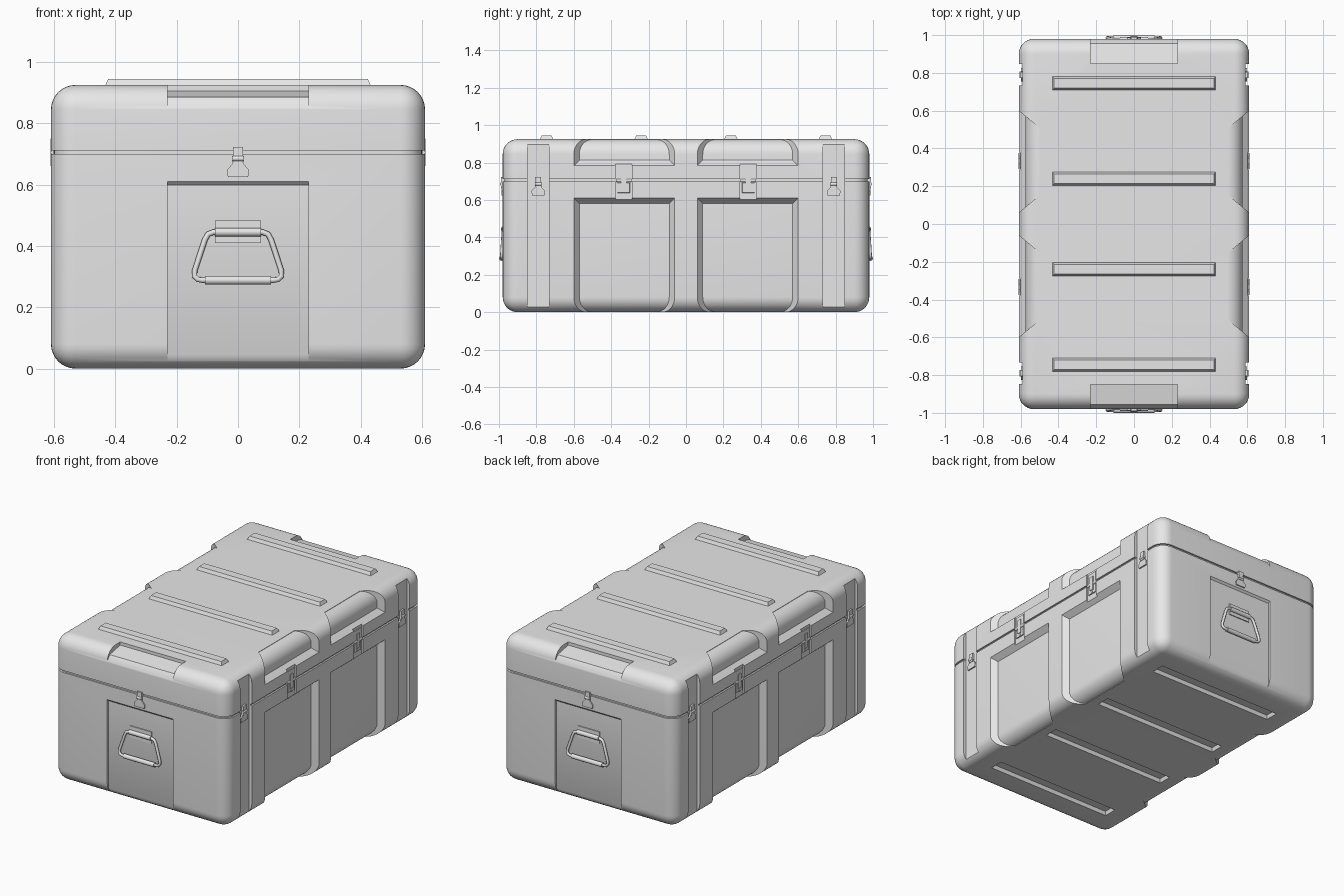
import bpy, bmesh, math
from mathutils import Vector

if "Cube" in bpy.data.objects:
    bpy.data.objects.remove(bpy.data.objects["Cube"], do_unlink=True)

grey = bpy.data.materials.new("case_grey")
grey.use_nodes = True
grey.diffuse_color = (0.8, 0.8, 0.8, 1)
grey.node_tree.nodes["Principled BSDF"].inputs["Base Color"].default_value = (0.8, 0.8, 0.8, 1)


def add_mesh(name, bm):
    bmesh.ops.recalc_face_normals(bm, faces=bm.faces)
    mesh = bpy.data.meshes.new(name)
    bm.to_mesh(mesh)
    bm.free()
    mesh.materials.append(grey)
    ob = bpy.data.objects.new(name, mesh)
    bpy.context.collection.objects.link(ob)
    return ob


def prism(name, pts, axis, a, b, inset=0.0):
    """Extrude a 2D outline along an axis from a to b, shrinking the b end."""
    bm = bmesh.new()
    mid = [sum(p[i] for p in pts) / len(pts) for i in (0, 1)]

    def ring(level, shrink):
        verts = []
        for p in pts:
            co = [q - math.copysign(shrink, q - m) for q, m in zip(p, mid)]
            co.insert("xyz".index(axis), level)
            verts.append(bm.verts.new(co))
        return verts
    lo, hi = ring(a, 0), ring(b, inset)
    bm.faces.new(lo)
    bm.faces.new(hi)
    n = len(pts)
    for i in range(n):
        j = (i + 1) % n
        bm.faces.new((lo[i], lo[j], hi[j], hi[i]))
    return add_mesh(name, bm)


def rect(u0, u1, v0, v1):
    return [(u0, v0), (u1, v0), (u1, v1), (u0, v1)]


def rounded_box(name, hx, hy, z0, z1, r, vertical_only=False):
    bm = bmesh.new()
    bmesh.ops.create_cube(bm, size=1)
    for v in bm.verts:
        v.co = Vector((v.co.x * 2 * hx, v.co.y * 2 * hy, z0 + (v.co.z + 0.5) * (z1 - z0)))
    edges = [e for e in bm.edges
             if not vertical_only or abs(e.verts[0].co.z - e.verts[1].co.z) > 0.001]
    bmesh.ops.bevel(bm, geom=edges, offset=r, segments=8, profile=0.5, affect='EDGES')
    return add_mesh(name, bm)


def cut(ob, cutters):
    """Subtract every cutter and bake the result into the mesh."""
    for c in cutters:
        m = ob.modifiers.new("cut", 'BOOLEAN')
        m.operation, m.solver, m.object = 'DIFFERENCE', 'EXACT', c
    graph = bpy.context.evaluated_depsgraph_get()
    mesh = bpy.data.meshes.new_from_object(ob.evaluated_get(graph))
    ob.modifiers.clear()
    ob.data = mesh


def smooth(ob):
    bpy.ops.object.select_all(action='DESELECT')
    ob.select_set(True)
    bpy.context.view_layer.objects.active = ob
    bpy.ops.object.shade_smooth_by_angle(angle=math.radians(30))


def cylinder(name, axis, centre, radius, length):
    bpy.ops.mesh.primitive_cylinder_add(vertices=16, radius=radius, depth=length, location=centre)
    ob = bpy.context.object
    ob.name = name
    if axis == "x":
        ob.rotation_euler.y = math.pi / 2
    elif axis == "y":
        ob.rotation_euler.x = math.pi / 2
    ob.data.materials.append(grey)
    smooth(ob)
    return ob


RIBS = (-0.745, -0.24, 0.24, 0.745)
cuts, straps = [], []

# Recess cutters for the long sides
for s in (-1, 1):
    for t in (-1, 1):
        y0, y1 = sorted((t * 0.052, t * 0.608))
        cuts.append(prism("cut_panel", rect(y0, y1, -0.3, 0.618), "x", s * 0.62, s * 0.5, 0.1))
        cuts.append(prism("cut_lid", rect(y0, y1, 0.775, 1.2), "x", s * 0.62, s * 0.5, 0.1))
        cuts.append(prism("cut_latch", rect(t * 0.333 - 0.045, t * 0.333 + 0.045, 0.59, 0.8),
                          "x", s * 0.7, s * 0.6))
        straps.append(prism("cut_strap", rect(t * 0.79 - 0.057, t * 0.79 + 0.057, -0.1, 1.1),
                            "x", s * 0.7, s * 0.59))
    # Recess and lid notch on the ends
    panel = [(1.0, 0.63), (0.968, 0.598), (0.968, 0.045), (0.93, -0.03), (1.0, -0.03)]
    notch = [(0.85, 1.0), (0.85, 0.905), (0.955, 0.885), (0.98, 0.85), (1.1, 0.85), (1.1, 1.0)]
    for outline in (panel, notch):
        cuts.append(prism("cut_end", [(s * y, z) for y, z in outline], "x", -0.23, 0.23))

# Stacking slots under the base
for y in RIBS:
    cuts.append(prism("cut_slot", rect(-0.445, 0.445, y - 0.047, y + 0.047), "z", -0.01, 0.022, 0.012))

# Lower tub and lid share one rounded shell, parted at the seam
split_low = prism("cut_low", rect(-2, 2, -2, 2), "z", -1, 0.711)
split_high = prism("cut_high", rect(-2, 2, -2, 2), "z", 0.699, 2)
for name, split in (("tub", split_high), ("lid", split_low)):
    shell = rounded_box(name, 0.61, 0.98, 0, 0.925, 0.08)
    cut(shell, cuts + straps + [split])
    smooth(shell)

# Inner core forms the recessed panel floors
core = rounded_box("recessed_core", 0.575, 0.84, 0.002, 0.923, 0.08)
cut(core, [c for c in cuts if c.name.startswith("cut_slot")])
smooth(core)
belt = rounded_box("seam_belt", 0.6, 0.97, 0.66, 0.74, 0.075, True)
cut(belt, straps)
smooth(belt)
for c in cuts + straps + [split_low, split_high]:
    bpy.data.objects.remove(c, do_unlink=True)

# Raised ribs on the lid
for y in RIBS:
    prism("lid_rib", rect(-0.437, 0.437, y - 0.04, y + 0.04), "z", 0.915, 0.945, 0.014)


def point(axis, out, u, z):
    return (out, u, z) if axis == "x" else (u, out, z)


def toggle_latch(axis, s, base, u):
    """Small draw latch: keeper strap, pivot and flared lever."""
    other = "y" if axis == "x" else "x"
    prism("latch_strap", rect(u - 0.016, u + 0.016, 0.665, 0.722), axis,
          s * (base - 0.01), s * (base + 0.01))
    lever = [(0.014, 0.685), (0.018, 0.668), (0.036, 0.648), (0.033, 0.624)]
    outline = [(u + a, z) for a, z in lever] + [(u - a, z) for a, z in reversed(lever)]
    prism("latch_lever", outline, axis, s * (base - 0.005), s * (base + 0.007))
    cylinder("latch_pivot", other, point(axis, s * (base + 0.006), u, 0.685), 0.009, 0.036)


# Handles on both ends
def handle(s):
    # Mounting plate and barrel
    prism("handle_plate", rect(-0.075, 0.075, 0.41, 0.483), "y", s * 0.96, s * 0.974)
    cylinder("handle_barrel", "x", (0, s * 0.976, 0.445), 0.014, 0.15)
    # Bent rod with softened corners
    half = [(0.08, 0.445), (0.098, 0.438), (0.108, 0.42), (0.141, 0.32),
            (0.142, 0.302), (0.132, 0.291), (0.115, 0.288)]
    path = half + [(-x, z) for x, z in reversed(half)]
    curve = bpy.data.curves.new("handle_rod", 'CURVE')
    curve.dimensions = '3D'
    curve.bevel_depth = 0.009
    curve.bevel_resolution = 2
    line = curve.splines.new('POLY')
    line.points.add(len(path) - 1)
    for p, (x, z) in zip(line.points, path):
        p.co = (x, s * (0.976 + (0.445 - z) * 0.065), z, 1)
    line.use_cyclic_u = True
    curve.materials.append(grey)
    bpy.context.collection.objects.link(bpy.data.objects.new("handle_rod", curve))
    cylinder("handle_grip", "x", (0, s * 0.986, 0.288), 0.014, 0.215)


for s in (-1, 1):
    handle(s)
    toggle_latch("y", s, 0.98, 0)
    for t in (-1, 1):
        toggle_latch("x", s, 0.592, t * 0.79)
        # Wide side latch: keeper, lever, pivot and rivet
        u = t * 0.333
        prism("side_keeper", rect(u - 0.036, u + 0.036, 0.712, 0.775), "x", s * 0.59, s * 0.606)
        prism("side_lever", rect(u - 0.036, u + 0.036, 0.635, 0.696), "x", s * 0.59, s * 0.606, 0.004)
        prism("side_strap", rect(u - 0.014, u + 0.014, 0.66, 0.75), "x", s * 0.6, s * 0.611)
        cylinder("side_pivot", "y", (s * 0.602, u, 0.704), 0.009, 0.085)
        cylinder("side_rivet", "x", (s * 0.606, u, 0.648), 0.008, 0.008)
